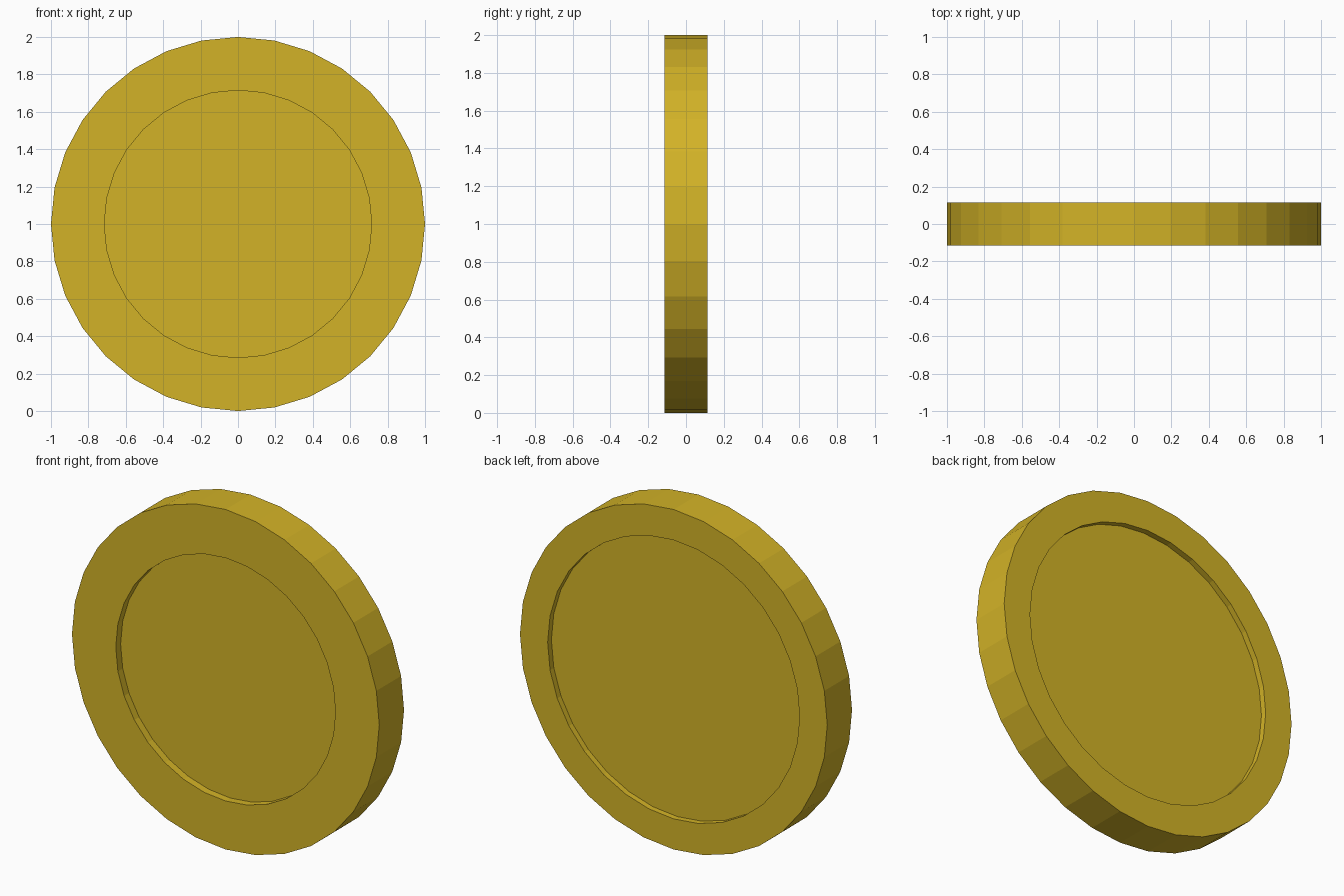
import bpy, bmesh
from math import sin, cos, pi

if "Cube" in bpy.data.objects:
    bpy.data.objects.remove(bpy.data.objects["Cube"])

SIDES = 32
# Profile (radius, y) from the front recess floor, round the rim, to the back recess floor
PROFILE = [(0.715, -0.07), (0.715, -0.115), (1.0, -0.115),
           (1.0, 0.115), (0.82, 0.115), (0.82, 0.08)]

bm = bmesh.new()
rings = [[bm.verts.new((r * sin(2 * pi * i / SIDES), y, 1 + r * cos(2 * pi * i / SIDES)))
          for i in range(SIDES)] for r, y in PROFILE]

# Walls and rim faces
for a, b in zip(rings, rings[1:]):
    for i in range(SIDES):
        j = (i + 1) % SIDES
        bm.faces.new((a[i], a[j], b[j], b[i]))

# Recessed front and back discs
bm.faces.new(rings[0])
bm.faces.new(rings[-1])
bmesh.ops.recalc_face_normals(bm, faces=bm.faces)

mesh = bpy.data.meshes.new("coin")
bm.to_mesh(mesh)
bm.free()
coin = bpy.data.objects.new("coin", mesh)
bpy.context.collection.objects.link(coin)

# Gold colour
gold = bpy.data.materials.new("gold")
gold.diffuse_color = (0.65, 0.45, 0.02, 1)
gold.use_nodes = True
gold.node_tree.nodes["Principled BSDF"].inputs["Base Color"].default_value = gold.diffuse_color
mesh.materials.append(gold)
